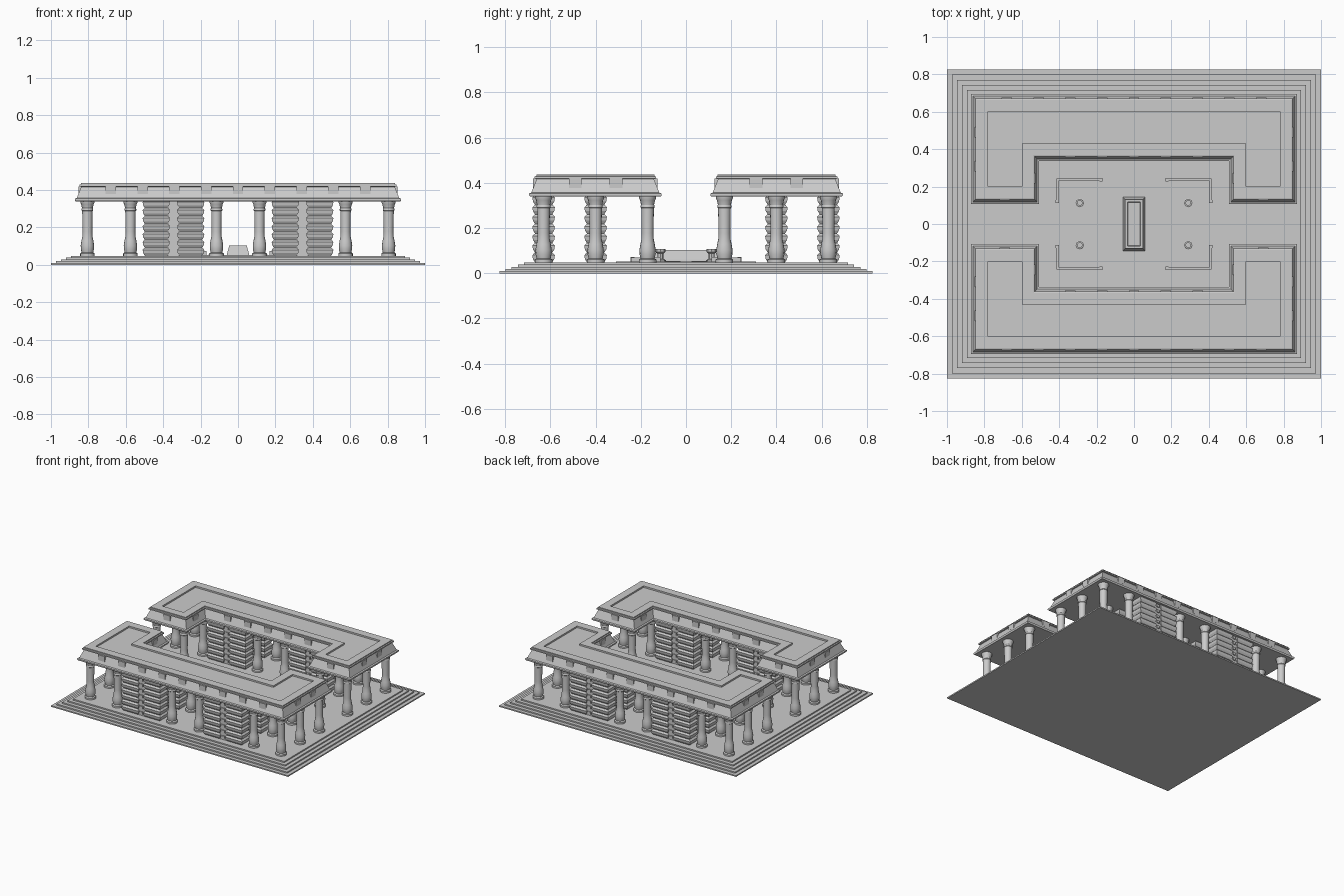
import bpy, bmesh, math
from mathutils import Vector

if "Cube" in bpy.data.objects:
    bpy.data.objects.remove(bpy.data.objects["Cube"])

stone = bpy.data.materials.new("grey_stone")
stone.use_nodes = True
GREY = (0.6, 0.6, 0.6, 1)
stone.diffuse_color = GREY
stone.node_tree.nodes["Principled BSDF"].inputs["Base Color"].default_value = GREY

FLOOR = 0.048
SOFFIT = 0.345


def finish(name, bm, smooth=False):
    bmesh.ops.recalc_face_normals(bm, faces=bm.faces)
    me = bpy.data.meshes.new(name)
    bm.to_mesh(me)
    bm.free()
    me.materials.append(stone)
    ob = bpy.data.objects.new(name, me)
    bpy.context.collection.objects.link(ob)
    if smooth:
        bpy.ops.object.select_all(action='DESELECT')
        ob.select_set(True)
        bpy.context.view_layer.objects.active = ob
        bpy.ops.object.shade_smooth_by_angle(angle=math.radians(35))
    return ob


def loft(bm, rings):
    """Skin a stack of closed loops and cap both ends."""
    loops = [[bm.verts.new(p) for p in r] for r in rings]
    n = len(loops[0])
    for a, b in zip(loops, loops[1:]):
        for i in range(n):
            j = (i + 1) % n
            bm.faces.new((a[i], a[j], b[j], b[i]))
    bm.faces.new(loops[0][::-1])
    bm.faces.new(loops[-1])


def rect(cx, cy, hx, hy, z):
    return [(cx + sx * hx, cy + sy * hy, z)
            for sx, sy in ((-1, -1), (1, -1), (1, 1), (-1, 1))]


def box(bm, cx, cy, hx, hy, z0, z1):
    loft(bm, [rect(cx, cy, hx, hy, z0), rect(cx, cy, hx, hy, z1)])


def offset(poly, d, z):
    """Grow a counter-clockwise right-angled outline by d."""
    out = []
    for i, p in enumerate(poly):
        p = Vector(p)
        e1 = (p - Vector(poly[i - 1])).normalized()
        e2 = (Vector(poly[(i + 1) % len(poly)]) - p).normalized()
        q = p + d * (Vector((e1.y, -e1.x)) + Vector((e2.y, -e2.x)))
        out.append((q.x, q.y, z))
    return out


# Stepped platform
bm = bmesh.new()
rings = []
for i in range(5):
    d = 0.027 * i
    for z in (i, i + 1):
        rings.append(rect(0, 0, 1 - d, 0.825 - d, FLOOR * z / 5))
loft(bm, rings)
finish("stepped_platform", bm)

# Courtyard paving, with rows of narrow ridges
bm = bmesh.new()
box(bm, 0, 0, 0.49, 0.31, FLOOR - 0.01, FLOOR + 0.003)
finish("courtyard_paving", bm)
bm = bmesh.new()
for k in range(1, 6):
    for sx in (-1, 1):
        for y in (-0.175, -0.06, 0.06, 0.175):
            box(bm, sx * k * 0.077, y, 0.003, 0.035, FLOOR, FLOOR + 0.007)
finish("paving_ridges", bm)

# U-shaped roofs: sloping fascia, cornice and sunken top
plan = [(-0.85, 0.13), (-0.53, 0.13), (-0.53, 0.36), (0.53, 0.36),
        (0.53, 0.13), (0.85, 0.13), (0.85, 0.672), (-0.85, 0.672)]
profile = [(0.018, SOFFIT - 0.006), (0.022, SOFFIT), (0.022, 0.353),
           (0.012, 0.357), (-0.012, 0.417), (-0.002, 0.419),
           (-0.002, 0.428), (-0.010, 0.430), (-0.010, 0.437),
           (-0.070, 0.437), (-0.070, 0.425)]


def fascia_blocks(bm):
    """Hanging blocks spaced along every fascia."""
    z0, z1 = 0.378, 0.419
    hw = 0.028

    def block(x, y, nx, ny):
        ring = []
        for z in (z0, z1):
            inner, outer = -0.03, 0.004
            pts = []
            for a, b in ((-hw, inner), (hw, inner), (hw, outer), (-hw, outer)):
                pts.append((x + nx * b - ny * a, y + ny * b + nx * a, z))
            ring.append(pts)
        loft(bm, ring)

    for k in range(-4, 5):
        block(k * 0.17, 0.672, 0, 1)
        if abs(k) < 3:
            block(k * 0.17, 0.36, 0, -1)
    for s in (-1, 1):
        for y in (0.31, 0.49):
            block(s * 0.85, y, s, 0)
        block(s * 0.53, 0.245, -s, 0)
        block(s * 0.69, 0.13, 0, -1)


def mirror_y(bm, side):
    if side < 0:
        for v in bm.verts:
            v.co.y *= -1


for side, label in ((-1, "front"), (1, "back")):
    bm = bmesh.new()
    loft(bm, [offset(plan, d, z) for d, z in profile])
    mirror_y(bm, side)
    finish(label + "_roof", bm)
    bm = bmesh.new()
    fascia_blocks(bm)
    mirror_y(bm, side)
    finish(label + "_fascia_blocks", bm)

# Baluster-shaped columns
shaft = [(0.039, 0), (0.039, 0.012), (0.031, 0.018), (0.035, 0.035),
         (0.036, 0.055), (0.032, 0.08), (0.027, 0.105), (0.026, 0.13),
         (0.028, 0.24), (0.031, 0.243), (0.031, 0.251), (0.029, 0.255),
         (0.033, 0.275), (0.038, 0.285), (0.038, 0.298)]


def turned(bm, x, y, prof, z0, n=16):
    loft(bm, [[(x + r * math.cos(math.tau * i / n),
                y + r * math.sin(math.tau * i / n), z0 + z)
               for i in range(n)] for r, z in prof])


spots = [(x, y) for x in (0.805, 0.575) for y in (0.63, 0.4, 0.17)]
spots += [(0.115, 0.63), (0.115, 0.4)]
for side, label in ((-1, "front"), (1, "back")):
    bm = bmesh.new()
    for x, y in spots:
        for s in (-1, 1):
            turned(bm, s * x, side * y, shaft, FLOOR)
    finish(label + "_columns", bm, True)

# Wall piers: stacked bulging courses either side of a studded strip
COURSES = 7
step = (SOFFIT - FLOOR) / COURSES
for side, label in ((-1, "front"), (1, "back")):
    bm = bmesh.new()
    for cx in (-0.345, 0.345):
        for y in (0.63, 0.4):
            cy = side * y
            box(bm, cx, cy, 0.03, 0.037, FLOOR, SOFFIT)
            for s in (-1, 1):
                rings = []
                for i in range(COURSES):
                    z = FLOOR + i * step
                    for t, b in ((0, -0.012), (0.35, -0.003),
                                 (0.75, 0), (0.97, -0.009)):
                        rings.append(rect(cx + s * 0.0925, cy, 0.0725 + b,
                                          0.05 + b, z + t * step))
                rings.append(rect(cx + s * 0.0925, cy, 0.06, 0.038, SOFFIT))
                loft(bm, rings)
            for i in range(COURSES):
                z = FLOOR + (i + 0.5) * step
                box(bm, cx, cy, 0.011, 0.044, z - 0.01, z + 0.01)
    finish(label + "_wall_piers", bm)

# Central altar: tapered block with a sunken, ribbed top
bm = bmesh.new()
loft(bm, [rect(0, 0, 0.06, 0.145, FLOOR), rect(0, 0, 0.058, 0.142, 0.06),
          rect(0, 0, 0.047, 0.13, 0.103), rect(0, 0, 0.034, 0.118, 0.103),
          rect(0, 0, 0.032, 0.116, 0.093)])
box(bm, 0, 0, 0.012, 0.112, 0.09, 0.101)
finish("central_altar", bm)

# Four small pedestals around the altar
bm = bmesh.new()
pedestal = [(0.024, 0), (0.024, 0.01), (0.014, 0.016), (0.014, 0.04),
            (0.022, 0.046), (0.022, 0.06), (0.013, 0.06), (0.013, 0.05)]
for sx in (-1, 1):
    for sy in (-1, 1):
        turned(bm, sx * 0.29, sy * 0.113, pedestal, FLOOR, 8)
finish("pedestals", bm)

# Low corner rails of the courtyard, with end posts
bm = bmesh.new()
for sx in (-1, 1):
    for sy in (-1, 1):
        box(bm, sx * 0.295, sy * 0.237, 0.12, 0.006, FLOOR, 0.07)
        box(bm, sx * 0.41, sy * 0.18, 0.006, 0.06, FLOOR, 0.07)
        box(bm, sx * 0.177, sy * 0.237, 0.008, 0.009, FLOOR, 0.073)
        box(bm, sx * 0.41, sy * 0.12, 0.009, 0.008, FLOOR, 0.073)
finish("corner_rails", bm)
